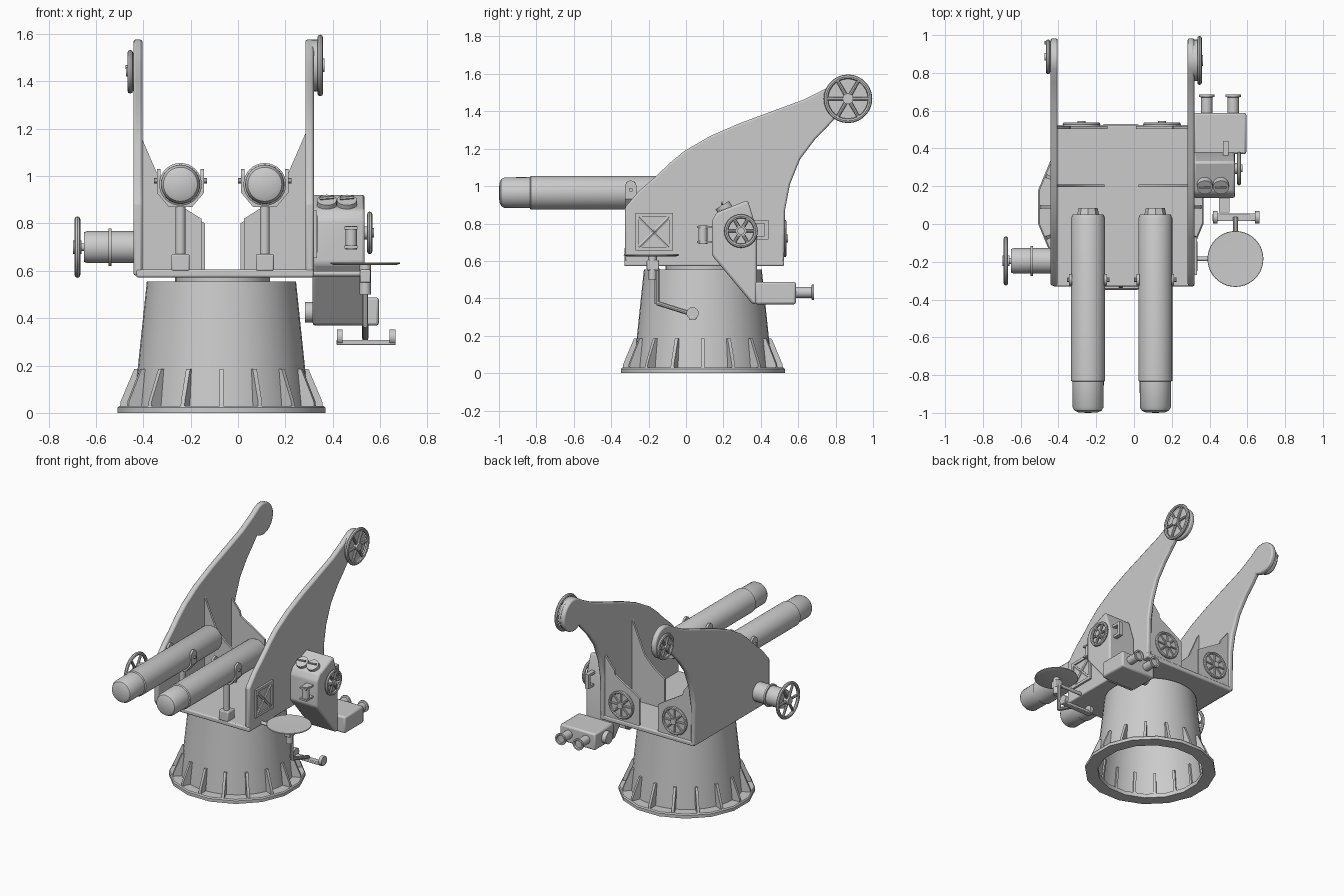
import bpy, bmesh, math
from math import sin, cos, pi, radians
from mathutils import Vector, Matrix

if "Cube" in bpy.data.objects:
    bpy.data.objects.remove(bpy.data.objects["Cube"])

CX, CY = -0.065, 0.09          # pedestal axis; CX is also the mirror line


def finish(name, bm, bevel=0, angle=35):
    bmesh.ops.recalc_face_normals(bm, faces=bm.faces)
    me = bpy.data.meshes.new(name)
    bm.to_mesh(me)
    bm.free()
    ob = bpy.data.objects.new(name, me)
    bpy.context.collection.objects.link(ob)
    if bevel:
        m = ob.modifiers.new("bevel", 'BEVEL')
        m.width, m.segments, m.limit_method = bevel, 2, 'ANGLE'
    bpy.ops.object.select_all(action='DESELECT')
    ob.select_set(True)
    bpy.context.view_layer.objects.active = ob
    bpy.ops.object.shade_smooth_by_angle(angle=radians(angle))
    return ob


def prism(name, pts, axis, a, b, bevel=0):
    put = {'x': lambda p, t: (t, p[0], p[1]), 'y': lambda p, t: (p[0], t, p[1]),
           'z': lambda p, t: (p[0], p[1], t)}[axis]
    bm = bmesh.new()
    lo = [bm.verts.new(put(p, a)) for p in pts]
    hi = [bm.verts.new(put(p, b)) for p in pts]
    bm.faces.new(lo)
    bm.faces.new(hi)
    for i in range(len(pts)):
        j = (i + 1) % len(pts)
        bm.faces.new((lo[i], lo[j], hi[j], hi[i]))
    return finish(name, bm, bevel)


def box(name, x0, x1, y0, y1, z0, z1, bevel=0):
    return prism(name, [(x0, y0), (x1, y0), (x1, y1), (x0, y1)], 'z', z0, z1, bevel)


def lathe(name, prof, origin, axis=(0, 0, 1), n=24, offset=0.0, closed=False):
    """Spin (radius, height) points around an axis through origin."""
    rot = Vector((0, 0, 1)).rotation_difference(Vector(axis).normalized()).to_matrix().to_4x4()
    mat = Matrix.Translation(origin) @ rot
    bm = bmesh.new()
    rings = []
    for r, h in prof:
        if r == 0:
            rings.append([bm.verts.new(mat @ Vector((0, 0, h)))] * n)
        else:
            rings.append([bm.verts.new(mat @ Vector((r * cos((i + offset) * 2 * pi / n),
                          r * sin((i + offset) * 2 * pi / n), h))) for i in range(n)])
    for k in range(len(rings) if closed else len(rings) - 1):
        a, b = rings[k], rings[(k + 1) % len(rings)]
        for i in range(n):
            j = (i + 1) % n
            bm.faces.new(list(dict.fromkeys((a[i], a[j], b[j], b[i]))))
    return finish(name, bm)


def rod(name, p, q, r, r2=None, n=16):
    d = Vector(q) - Vector(p)
    return lathe(name, [(0, 0), (r, 0), (r2 or r, d.length), (0, d.length)], p, d, n)


def wheel(name, c, r, axis, spokes=6, tube=0.011):
    """Hand wheel: rim, hub and spokes."""
    c, ax = Vector(c), Vector(axis)
    ring = [(r - tube + tube * cos(t * pi / 4), tube * sin(t * pi / 4)) for t in range(8)]
    lathe(name + "_rim", ring, c, ax, 28, closed=True)
    rod(name + "_hub", c - ax * 0.018, c + ax * 0.018, r * 0.22)
    side = ax.cross(Vector((0, 0, 1)))
    for i in range(spokes):
        t = 2 * pi * i / spokes
        d = side * cos(t) + Vector((0, 0, sin(t)))
        rod(name + "_spoke", c, c + d * (r - tube), tube * 0.9, tube * 0.7, 8)


# pedestal: flange, open cone, ribs
lathe("pedestal_flange", [(.36, 0), (.447, 0), (.447, .022), (.44, .03), (.36, .03)],
      (CX - .005, CY, 0), n=16, offset=.5, closed=True)
lathe("pedestal_cone", [(.372, .01), (.315, .555), (0, .555)], (CX - .005, CY, 0), n=40)
for i in range(16):
    rib = prism("pedestal_rib", [(.36, .03), (.428, .03), (.425, .05), (.368, .185), (.34, .185)],
                'y', -.009, .009)
    rib.matrix_world = Matrix.Translation((CX - .005, CY, 0)) @ Matrix.Rotation(i * pi / 8, 4, 'Z')
box("platform", -.43, .32, -.33, .525, .572, .605, .008)
rod("platform_pivot", (CX, CY, .54), (CX, CY, .58), .2, n=32)

# swept side plates with rounded tips
tip = [(.868 + .115 * cos(radians(a)), 1.462 + .115 * sin(radians(a))) for a in range(115, -131, -15)]
plate = [(-.326, .58), (-.326, .887), (-.25, .975), (-.166, 1.048), (-.085, 1.125), (-.01, 1.187),
         (.128, 1.267), (.289, 1.337), (.476, 1.406), (.636, 1.465), (.75, 1.523)] + tip + \
        [(.74, 1.3), (.69, 1.25), (.61, 1.144), (.556, 1.01), (.53, .877), (.524, .58)]
prism("right_side_plate", plate, 'x', .284, .32, .01)
prism("left_side_plate", plate, 'x', -.442, -.404, .01)

for s in (-1, 1):
    X = lambda d: CX + s * d
    # gussets inside each plate
    prism("rear_gusset", [(X(.35), .6), (X(.35), 1.04), (X(.275), .95), (X(.27), .92),
                          (X(.13), .835), (X(.075), .80), (X(.075), .6)], 'y', .503, .518)
    prism("middle_gusset", [(X(.35), .6), (X(.35), 1.18), (X(.25), .95), (X(.17), .87),
                            (X(.09), .82), (X(.09), .6)], 'y', .195, .21)
    # round vent on rear gusset
    c = Vector((X(.213), .52, .72))
    rod("vent_disc", c, c + Vector((0, .008, 0)), .098, n=28)
    wheel("vent", c + Vector((0, .008, 0)), .1, (0, 1, 0), 8, .01)
    # launch tube with domed nose and narrowed tail
    bx = X(.178)
    lathe("tube", [(0, 0), (.05, .002), (.072, .012), (.082, .03), (.083, .165), (.09, .17),
                   (.09, 1.03), (.082, 1.05), (0, 1.05)], (bx, -1, .965), (0, 1, 0), 32)
    rod("tube_tail", (bx, .04, .965), (bx, .085, .965), .06, .05, 8)
    # tube stand and clamp
    box("stand_foot", bx - .038, bx + .038, -.33, -.25, .6, .67, .006)
    rod("stand_post", (bx, -.29, .66), (bx, -.29, .89), .021)
    for e in (-1, 1):
        arm = [(bx, .87), (bx + e * .05, .87), (bx + e * .1, .93), (bx + e * .1, 1.0),
               (bx + e * .088, 1.0), (bx + e * .086, .94), (bx + e * .04, .885), (bx, .885)]
        prism("clamp_arm", arm, 'y', -.325, -.265)
        rod("clamp_ear", (bx + e * .085, -.295, 1.0), (bx + e * .1, -.295, 1.0), .03)
        rod("clamp_pin", (bx + e * .085, -.295, .98), (bx + e * .112, -.295, .98), .011, n=8)

# tip hand wheels
rod("right_tip_boss", (.31, .866, 1.467), (.335, .866, 1.467), .11, n=28)
wheel("right_tip_wheel", (.347, .866, 1.467), .13, (1, 0, 0), 6, .012)
rod("left_tip_boss", (-.452, .885, 1.44), (-.43, .885, 1.44), .08, n=28)
wheel("left_tip_wheel", (-.455, .885, 1.44), .092, (1, 0, 0), 6, .012)
rod("left_tip_handle", (-.475, .96, 1.46), (-.44, .96, 1.46), .009, n=8)

# left training drive with hand wheel
lathe("left_drive", [(0, 0), (.068, 0), (.068, .1), (.079, .1), (.079, .112), (.068, .112),
                     (.068, .2), (.063, .215), (0, .215)], (-.435, -.195, .7), (-1, 0, 0), 24)
rod("left_drive_shaft", (-.64, -.195, .7), (-.69, -.195, .7), .016)
wheel("left_drive_wheel", (-.678, -.195, .7), .13, (1, 0, 0), 6, .012)

# crossed hatch on right plate
for y0, y1, z0, z1 in ((-.27, -.07, .655, .675), (-.27, -.07, .835, .855),
                       (-.27, -.25, .655, .855), (-.09, -.07, .655, .855)):
    box("hatch_frame", .315, .334, y0, y1, z0, z1)
box("hatch_panel", .31, .324, -.26, -.08, .665, .845)
for e in (-1, 1):
    rod("hatch_cross", (.324, -.17 - .078, .755 - e * .078), (.324, -.17 + .078, .755 + e * .078), .011, n=6)

# sighting gearbox
prism("gearbox", [(.138, .63), (.138, .815), (.165, .86), (.33, .925), (.38, .765), (.38, .37),
                  (.355, .37)], 'x', .315, .535, .016)
for dx in (.375, .46):
    n = Vector((0, -.5, .8)).normalized()
    p = Vector((dx, .215, .865))
    rod("dial", p, p + n * .04, .042, n=24)
    rod("dial_bar", p + n * .042 - Vector((.03, 0, -.005)), p + n * .042 + Vector((.03, 0, .01)), .007, n=6)
rod("gearbox_shaft", (.52, .294, .76), (.565, .294, .76), .028)
wheel("gearbox_wheel", (.556, .294, .76), .09, (1, 0, 0), 6, .011)
# small front bracket with roller
for z in (.695, .775):
    box("front_bracket", .45, .505, .06, .14, z, z + .012)
rod("front_roller", (.478, .09, .69), (.478, .09, .79), .024)
# rear grip
for z in (.715, .8):
    box("grip_arm", .47, .5, .35, .44, z, z + .018)
box("grip_bar", .47, .5, .42, .44, .715, .818)
# binocular sight
box("sight_box", .315, .595, .37, .588, .368, .488, .012)
rod("sight_knob", (.283, .47, .425), (.33, .47, .425), .043)
for x in (.385, .525):
    lathe("eyepiece", [(0, 0), (.03, 0), (.03, .085), (.041, .088), (.041, .1), (.03, .1),
                       (.026, .09), (0, .09)], (x, .585, .432), (0, 1, 0), 20)

# seat, bracket and foot rest
lathe("seat", [(0, 0), (.13, 0), (.148, .006), (.146, .012), (0, .009)], (.537, -.185, .624), n=40)
rod("seat_arm", (.31, -.185, .588), (.54, -.185, .588), .012)
box("seat_block", .515, .56, -.21, -.145, .55, .605, .006)
rod("seat_post", (.537, -.18, .5), (.537, -.18, .628), .024)
rod("foot_arm_upper", (.537, -.155, .56), (.537, -.155, .37), .013, n=10)
rod("foot_arm_lower", (.537, -.155, .375), (.537, .035, .315), .013, n=10)
box("foot_bar", .415, .665, .015, .055, .287, .308, .004)
for x in (.418, .64):
    rod("foot_end", (x, .035, .32), (x + .024, .035, .32), .033, n=16)
